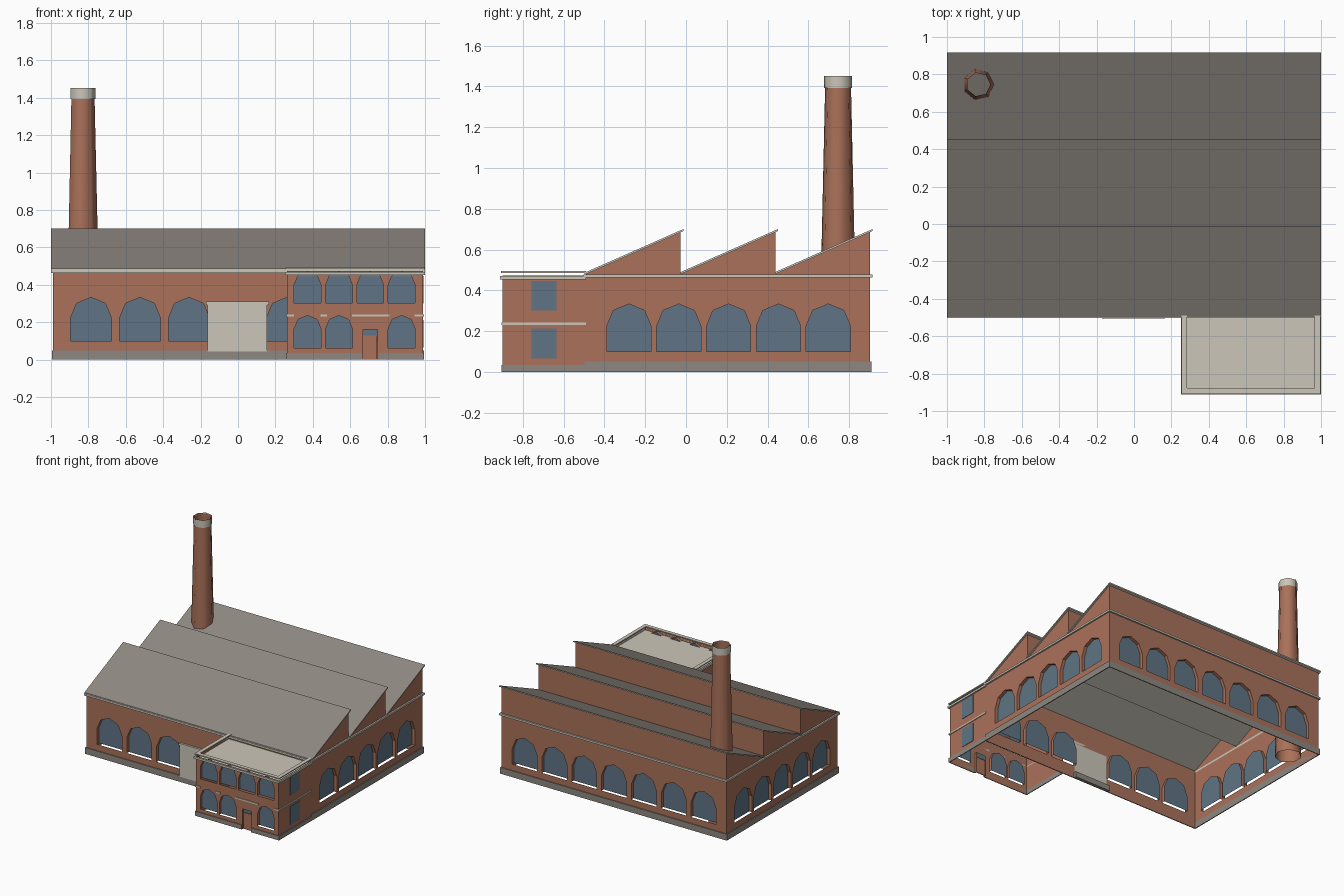
import bpy, bmesh, math
from mathutils import Vector

if "Cube" in bpy.data.objects:
    bpy.data.objects.remove(bpy.data.objects["Cube"])


def material(name, rgb):
    m = bpy.data.materials.new(name)
    m.diffuse_color = (*rgb, 1)
    m.use_nodes = True
    m.node_tree.nodes["Principled BSDF"].inputs["Base Color"].default_value = m.diffuse_color
    return m


BRICK = material("brick", (0.40, 0.165, 0.10))
GLASS = material("window_blue", (0.115, 0.175, 0.235))
STONE = material("pale_stone", (0.60, 0.565, 0.485))
GREY = material("roof_and_plinth_grey", (0.27, 0.245, 0.218))
Z = Vector((0, 0, 1))


def finish(name, bm, *mats):
    me = bpy.data.meshes.new(name)
    bm.to_mesh(me)
    bm.free()
    for m in mats:
        me.materials.append(m)
    bpy.context.collection.objects.link(bpy.data.objects.new(name, me))


def box(name, x0, x1, y0, y1, z0, z1, mat):
    bm = bmesh.new()
    bmesh.ops.create_cube(bm, size=1)
    for v in bm.verts:
        v.co = Vector(((x0 + x1) / 2 + v.co.x * (x1 - x0),
                       (y0 + y1) / 2 + v.co.y * (y1 - y0),
                       (z0 + z1) / 2 + v.co.z * (z1 - z0)))
    finish(name, bm, mat)


def ring(name, x0, x1, y0, y1, z0, z1, out, mat):
    """Rectangular band running around the outside of a footprint."""
    bm = bmesh.new()

    def loop(o, z):
        return [bm.verts.new((x, y, z)) for x, y in
                ((x0 - o, y0 - o), (x1 + o, y0 - o), (x1 + o, y1 + o), (x0 - o, y1 + o))]
    loops = [loop(out, z0), loop(out, z1), loop(0, z1), loop(0, z0)]
    for a, b in zip(loops, loops[1:] + loops[:1]):
        for i in range(4):
            j = (i + 1) % 4
            bm.faces.new((a[i], a[j], b[j], b[i]))
    finish(name, bm, mat)


def arch(cu, z0, width, top):
    """Counter-clockwise outline of a faceted arched window, sill first."""
    r = width / 2
    pts = [(cu - r, z0), (cu + r, z0)]
    return pts + [(cu + r * math.cos(math.pi * i / 4), top - r + r * math.sin(math.pi * i / 4))
                  for i in range(5)]


def wall(name, origin, u_axis, outline, windows=(), depth=0.025):
    """Thin brick wall with arched openings, reveals and set-back glass."""
    o, u = Vector(origin), Vector(u_axis)
    inward = Z.cross(u)

    def place(p, d=0):
        return o + u * p[0] + Z * p[1] + inward * d
    bm, gm = bmesh.new(), bmesh.new()
    edges, rims = [], []
    for k, pts in enumerate([outline, *windows]):
        vs = [bm.verts.new(place(p)) for p in pts]
        edges += [bm.edges.new((vs[i], vs[(i + 1) % len(vs)])) for i in range(len(vs))]
        if k:
            rims.append(vs)
    bmesh.ops.triangle_fill(bm, edges=edges, use_beauty=True, normal=-inward)
    for f in bm.faces:
        f.normal_update()
        if f.normal.dot(inward) > 0:
            f.normal_flip()
    for vs, pts in zip(rims, windows):
        back = [bm.verts.new(place(p, depth)) for p in pts]
        for i in range(1, len(vs)):          # the sill edge is left open
            j = (i + 1) % len(vs)
            bm.faces.new((vs[i], vs[j], back[j], back[i]))
        gm.faces.new([gm.verts.new(place(p, depth)) for p in pts])
    finish(name, bm, BRICK)
    if windows:
        finish(name + "_glass", gm, GLASS)
    else:
        gm.free()


# Hall dimensions
HX, Y0, Y1 = 0.988, -0.49, 0.902
L, W = Y1 - Y0, 2 * HX
T = L / 3
LOW, HIGH = 0.48, 0.685


def hall_arch(c):
    return arch(c, 0.10, 0.217, 0.333)


bays = [HX + 0.262 * i for i in range(-3, 4)]
side_bays = [hall_arch(L / 2 + 0.003 + 0.2445 * i) for i in range(-2, 3)]

# Hall walls, with a gateway notch in the front
gate_notch = [(HX - 0.15, 0), (HX - 0.15, 0.29), (HX + 0.15, 0.29), (HX + 0.15, 0)]
wall("hall_front_wall", (-HX, Y0, 0), (1, 0, 0),
     [(0, 0), *gate_notch, (W, 0), (W, LOW), (0, LOW)],
     [hall_arch(c) for i, c in enumerate(bays) if i != 3])
wall("hall_back_wall", (HX, Y1, 0), (-1, 0, 0),
     [(0, 0), (W, 0), (W, HIGH), (0, HIGH)], [hall_arch(c) for c in bays])
saw = [(0, 0), (L, 0), (L, HIGH), (2 * T, LOW), (2 * T, HIGH), (T, LOW), (T, HIGH), (0, LOW)]
wall("hall_right_wall", (HX, Y0, 0), (0, 1, 0), saw, side_bays)
wall("hall_left_wall", (-HX, Y1, 0), (0, -1, 0), [(L - a, b) for a, b in saw], side_bays)

# Sawtooth roof: pale slabs with a grey top, and the brick risers between them
for n in range(3):
    ya, yb = Y0 + n * T, Y0 + (n + 1) * T
    if n < 2:
        wall(f"roof_riser_{n + 1}", (HX, yb, 0), (-1, 0, 0),
             [(0, LOW), (W, LOW), (W, HIGH), (0, HIGH)])
    start = ya - (0.008 if n == 0 else 0)
    (a, za), (b, zb) = [(y, LOW + (HIGH - LOW) * (y - ya) / T) for y in (start, yb + 0.014)]
    bm = bmesh.new()
    f = bm.faces.new([bm.verts.new((-1, y, z)) for y, z in
                      ((a, za), (b, zb), (b, zb + 0.01), (a, za + 0.01))])
    ext = bmesh.ops.extrude_face_region(bm, geom=[f])["geom"]
    bmesh.ops.translate(bm, vec=(2, 0, 0), verts=[v for v in ext if isinstance(v, bmesh.types.BMVert)])
    bmesh.ops.recalc_face_normals(bm, faces=bm.faces)
    for f in bm.faces:
        f.material_index = 0 if f.normal.z > 0.5 else 1
    finish(f"roof_slope_{n + 1}", bm, GREY, STONE)

# Hall trim and gate
ring("hall_plinth", -HX, HX, Y0, Y1, 0, 0.05, 0.007, GREY)
ring("hall_cornice", -HX, HX, Y0, Y1, 0.464, 0.479, 0.012, STONE)
box("gate", -0.162, 0.155, Y0 - 0.014, Y0 - 0.002, 0.045, 0.295, STONE)
box("gate_lintel", -0.17, 0.165, Y0 - 0.016, Y0, 0.293, 0.31, STONE)
box("gate_threshold", -0.162, 0.155, Y0 - 0.006, Y0 + 0.02, 0, 0.045, GREY)

# Office block walls, with a doorway notch in the front
OX, OY = 0.262, -0.90
OW, OD, OH = HX - OX, Y0 - OY, 0.473
DX0, DX1, DH = 0.665, 0.75, 0.165
centres = [0.372, 0.54, 0.707, 0.875]
office_windows = [arch(c - OX, 0.303, 0.144, 0.471) for c in centres]
office_windows += [arch(c - OX, 0.063, 0.144, 0.236) for c in centres if c != 0.707]
door_notch = [(DX0 - OX, 0), (DX0 - OX, DH), (DX1 - OX, DH), (DX1 - OX, 0)]
wall("office_front_wall", (OX, OY, 0), (1, 0, 0),
     [(0, 0), *door_notch, (OW, 0), (OW, OH), (0, OH)], office_windows, depth=0.021)
for name, origin, u in (("office_right_wall", (HX, OY, 0), (0, 1, 0)),
                        ("office_left_wall", (OX, Y0, 0), (0, -1, 0))):
    wall(name, origin, u, [(0, 0), (OD, 0), (OD, OH), (0, OH)])
for i, z in enumerate((0.065, 0.30)):
    box(f"office_side_window_{i + 1}", HX - 0.002, HX + 0.003, -0.757, -0.635, z, z + 0.147, GLASS)

# Office roof
box("office_roof", OX, HX, OY, Y0, 0.447, 0.452, STONE)


def three_sides(name, z0, z1, out, mat, front_spans, inset=0.0):
    """Band around the exposed office sides."""
    box(name + "_left", OX - out, OX + inset, OY - out, Y0, z0, z1, mat)
    box(name + "_right", HX - inset, HX + out, OY - out, Y0, z0, z1, mat)
    for i, (a, b) in enumerate(front_spans):
        box(f"{name}_front_{i + 1}", a, b, OY - out, OY + inset, z0, z1, mat)


# Office bands and raised coping
three_sides("office_plinth", 0, 0.035, 0.006, GREY, [(OX, DX0), (DX1, HX)])
three_sides("office_cornice", 0.454, 0.47, 0.012, STONE, [(OX, HX)])
three_sides("office_coping", 0.486, 0.494, 0.008, STONE, [(OX + 0.022, HX - 0.022)], 0.022)
three_sides("string_course", 0.230, 0.242, 0.006, STONE,
            [(OX, 0.30), (0.44, 0.475), (0.61, 0.81), (0.945, HX)])

# Recessed office door: jambs, head, leaf and transom light
for i, x in enumerate((DX0, DX1 - 0.003)):
    box(f"door_jamb_{i + 1}", x, x + 0.003, OY, OY + 0.02, 0, DH, BRICK)
box("door_head", DX0, DX1, OY, OY + 0.02, DH - 0.003, DH, BRICK)
box("door_leaf", DX0 + 0.003, DX1 - 0.006, OY + 0.012, OY + 0.018, 0, 0.13, BRICK)
box("door_transom", DX0 + 0.003, DX1 - 0.003, OY + 0.018, OY + 0.021, 0.125, DH - 0.003, GLASS)


def tube(name, profile, mat, sides=7):
    """Seven-sided smooth open sheet of (radius, height) around the chimney axis."""
    bm = bmesh.new()
    rings = [[bm.verts.new((-0.832 + r * math.cos(math.tau * i / sides),
                            0.746 + r * math.sin(math.tau * i / sides), z))
              for i in range(sides)] for r, z in profile]
    for a, b in zip(rings, rings[1:]):
        for i in range(sides):
            j = (i + 1) % sides
            bm.faces.new((a[i], a[j], b[j], b[i])).smooth = True
    finish(name, bm, mat)


# Chimney shaft and cap
tube("chimney_shaft", [(0.097, 0), (0.064, 1.45)], BRICK)
tube("chimney_cap", [(0.071, 1.393), (0.071, 1.452)], STONE)
